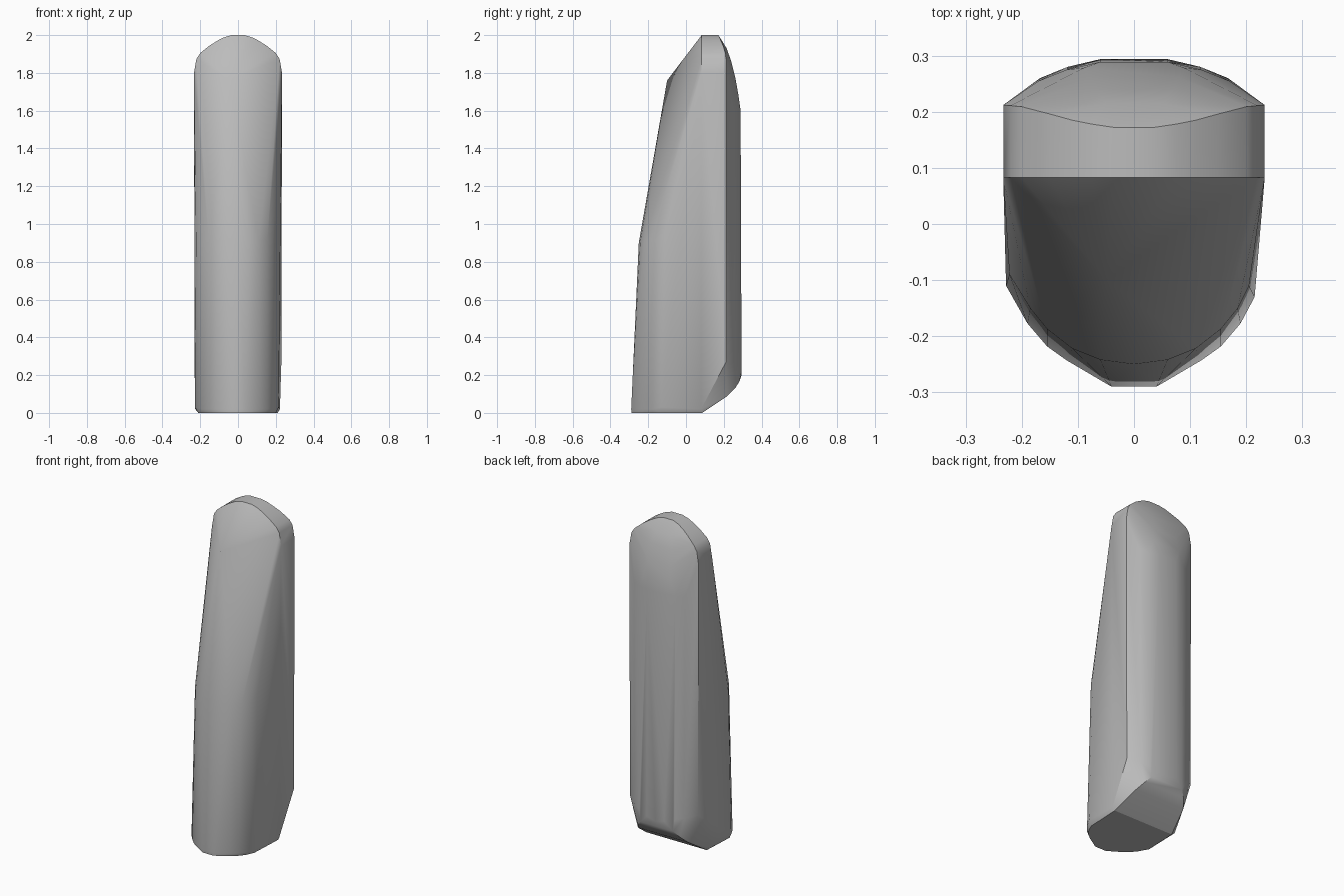
import bpy, bmesh
from math import radians

if "Cube" in bpy.data.objects:
    bpy.data.objects.remove(bpy.data.objects["Cube"], do_unlink=True)

# Single grey material
grey = bpy.data.materials.new("plain grey")
grey.use_nodes = True
colour = (0.5, 0.5, 0.5, 1)
grey.diffuse_color = colour
grey.node_tree.nodes["Principled BSDF"].inputs["Base Color"].default_value = colour


def mirrored(half):
    """Points on both sides of x = 0."""
    return [(s * p[0], *p[1:]) for p in half for s in (-1, 1)]


points = []

# Foot: front curve with a small bevel around the sole
nose = [(0.04, -0.29), (0.12, -0.243), (0.155, -0.218), (0.19, -0.177)]
points += [(x, y, 0.02) for x, y in mirrored(nose)]
points += [(x * 0.94, y * 0.995, 0) for x, y in mirrored(nose)]
points += [(-0.228, -0.11, 0.03), (0.215, -0.13, 0.03)]
points += [(-0.21, -0.12, 0), (0.2, -0.13, 0), (-0.2, 0.085, 0), (0.21, 0.085, 0)]
points += [(-0.226, 0.08, 0.02), (0.222, 0.08, 0.02)]

# Waist: rounded front where the slope begins
waist = [(0, -0.25), (0.06, -0.242), (0.11, -0.222), (0.155, -0.187), (0.185, -0.15)]
points += [(x, y, 0.9 + 0.1 * abs(x)) for x, y in mirrored(waist)]
points += [(-0.222, -0.09, 0.91), (0.205, -0.11, 0.95)]

# Back: rounded wall, tucked under at the foot and drawn in at the top
back = [(0, 0.294), (0.06, 0.294), (0.12, 0.28), (0.17, 0.26), (0.233, 0.212)]
for x, y in mirrored(back):
    points += [(x * 0.985, y, 0.2 + 0.3 * abs(x)), (x, y - 0.005, 1.6)]
for y, z, width in [(0.282, 0.165, 0.11), (0.26, 0.13, 0.14), (0.22, 0.09, 0.17)]:
    points += mirrored([(width, y, z), (0, y, z)])
for y, z, width in [(0.278, 1.68, 0.09), (0.262, 1.77, 0.08), (0.24, 1.86, 0.07), (0.215, 1.93, 0.05)]:
    points += mirrored([(width, y, z), (0, y, z)])

# Crown: arched band from the front edge to the back edge
crown = [(0.035, 2.0, 0.172), (0.075, 1.988, 0.178), (0.11, 1.97, 0.185),
         (0.15, 1.945, 0.196), (0.2, 1.905, 0.209), (0.22, 1.875, 0.211),
         (0.233, 1.8, 0.212)]
for x, z, y in crown:
    points += mirrored([(x, 0.083, z), (x, y, z)])

# Off-centre peak at the top of the front slope
points.append((-0.05, -0.1, 1.76))

# Wrap everything in one shell
bm = bmesh.new()
for p in points:
    bm.verts.new(p)
bmesh.ops.remove_doubles(bm, verts=bm.verts[:], dist=0.002)
hull = bmesh.ops.convex_hull(bm, input=bm.verts[:])
spare = {v for v in hull["geom_interior"] + hull["geom_unused"]
         if isinstance(v, bmesh.types.BMVert)}
bmesh.ops.delete(bm, geom=list(spare), context="VERTS")
bmesh.ops.dissolve_limit(bm, angle_limit=radians(0.5), verts=bm.verts[:], edges=bm.edges[:])
bmesh.ops.recalc_face_normals(bm, faces=bm.faces[:])

mesh = bpy.data.meshes.new("body_shell")
bm.to_mesh(mesh)
bm.free()
mesh.materials.append(grey)
body = bpy.data.objects.new("body_shell", mesh)
bpy.context.collection.objects.link(body)
bpy.ops.object.select_all(action="DESELECT")
body.select_set(True)
bpy.context.view_layer.objects.active = body
bpy.ops.object.shade_smooth_by_angle(angle=radians(32))
